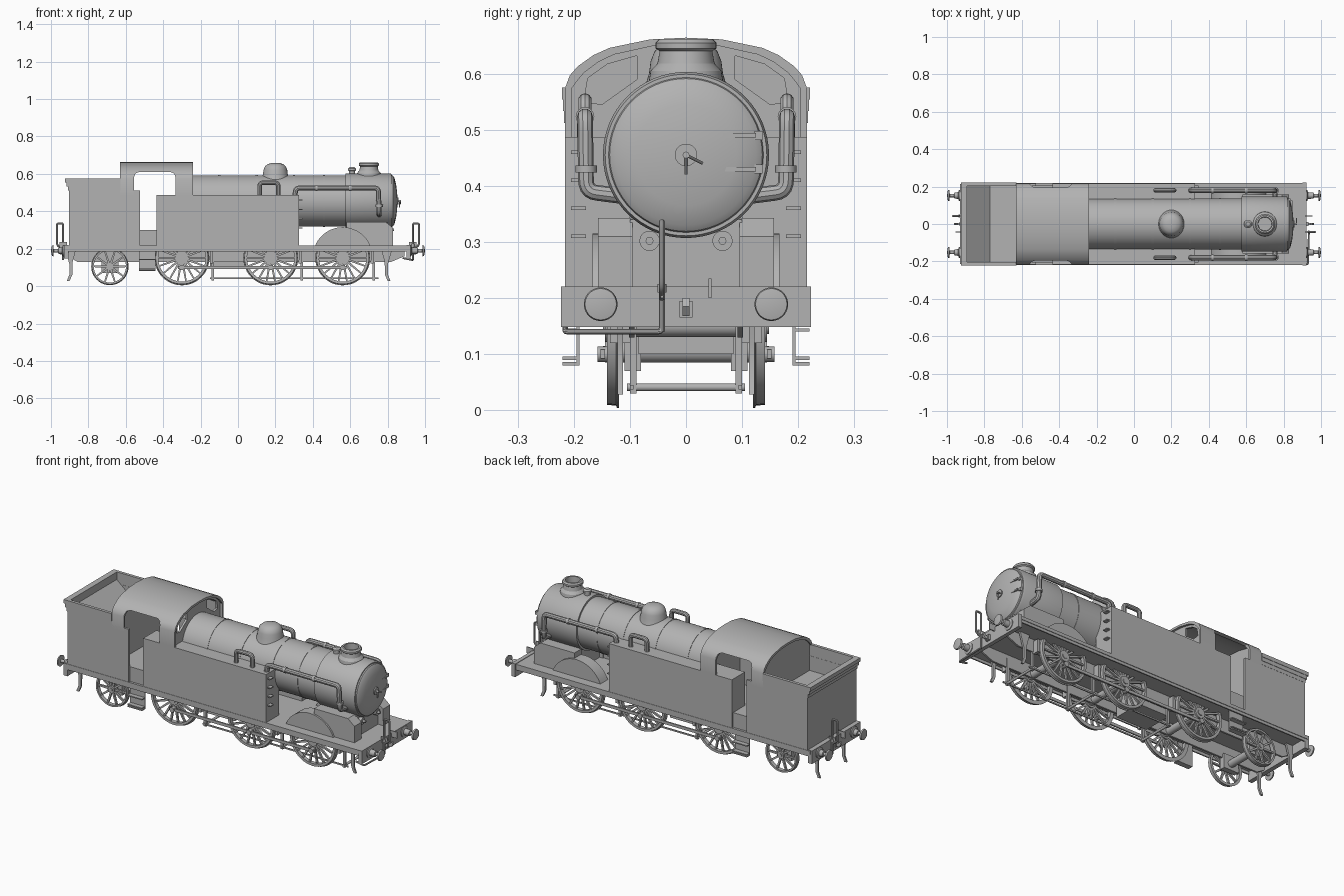
import bpy, bmesh, math
from mathutils import Vector

if "Cube" in bpy.data.objects:
    bpy.data.objects.remove(bpy.data.objects["Cube"])

GREY = bpy.data.materials.new("plain_grey")
GREY.diffuse_color = (0.45, 0.45, 0.45, 1)
GREY.use_nodes = True
GREY.node_tree.nodes["Principled BSDF"].inputs["Base Color"].default_value = GREY.diffuse_color


def finish(name, bm):
    bmesh.ops.remove_doubles(bm, verts=bm.verts[:], dist=1e-5)
    bmesh.ops.recalc_face_normals(bm, faces=bm.faces[:])
    me = bpy.data.meshes.new(name)
    bm.to_mesh(me)
    bm.free()
    return add(name, me)


def add(name, me):
    me.materials.clear()
    me.materials.append(GREY)
    for p in me.polygons:
        p.use_smooth = True
    me.set_sharp_from_angle(angle=math.radians(32))
    ob = bpy.data.objects.new(name, me)
    bpy.context.collection.objects.link(ob)
    return ob


def place(axis, a, b, t):
    return {'X': (t, a, b), 'Y': (a, t, b), 'Z': (a, b, t)}[axis]


def prism_into(bm, pts, axis, t0, t1):
    lo = [bm.verts.new(place(axis, a, b, t0)) for a, b in pts]
    hi = [bm.verts.new(place(axis, a, b, t1)) for a, b in pts]
    bm.faces.new(lo)
    bm.faces.new(hi[::-1])
    for i in range(len(pts)):
        j = (i + 1) % len(pts)
        bm.faces.new((lo[i], lo[j], hi[j], hi[i]))


def prism(name, pts, axis, t0, t1):
    bm = bmesh.new()
    prism_into(bm, pts, axis, t0, t1)
    return finish(name, bm)


def box(name, x0, x1, y0, y1, z0, z1):
    return prism(name, [(x0, y0), (x1, y0), (x1, y1), (x0, y1)], 'Z', z0, z1)


def lathe_into(bm, prof, axis, c, n):
    rings = []
    for r, t in prof:
        rings.append([bm.verts.new(Vector(c) + Vector(place(
            axis, r * math.cos(k * math.tau / n), r * math.sin(k * math.tau / n), t))) for k in range(n)])
    for A, B in zip(rings, rings[1:]):
        for k in range(n):
            j = (k + 1) % n
            bm.faces.new((A[k], A[j], B[j], B[k]))


def lathe(name, prof, axis, c=(0, 0, 0), n=48):
    bm = bmesh.new()
    lathe_into(bm, prof, axis, c, n)
    return finish(name, bm)


def rod(name, axis, c, r, t0, t1, n=20):
    return lathe(name, [(0, t0), (r, t0), (r, t1), (0, t1)], axis, c, n)


def tube(name, pts, r, bend=0.03):
    P = [Vector(p) for p in pts]
    out = [P[0]]
    for a, b, c in zip(P, P[1:], P[2:]):
        out += [b + (a - b).normalized() * min(bend, (a - b).length * .45), b,
                b + (c - b).normalized() * min(bend, (c - b).length * .45)]
    out.append(P[-1])
    cu = bpy.data.curves.new(name, 'CURVE')
    cu.dimensions = '3D'
    cu.bevel_depth, cu.bevel_resolution, cu.use_fill_caps = r, 3, True
    sp = cu.splines.new('NURBS')
    sp.points.add(len(out) - 1)
    for q, p in zip(sp.points, out):
        q.co = (*p, 1)
    sp.order_u, sp.use_endpoint_u, sp.resolution_u = 3, True, 4
    tmp = bpy.data.objects.new(name + "_tmp", cu)
    bpy.context.collection.objects.link(tmp)
    me = bpy.data.meshes.new_from_object(tmp.evaluated_get(bpy.context.evaluated_depsgraph_get()))
    bpy.data.objects.remove(tmp)
    return add(name, me)


def cut(ob, cutter):
    m = ob.modifiers.new("cut", 'BOOLEAN')
    m.operation, m.object, m.solver = 'DIFFERENCE', cutter, 'EXACT'
    me = bpy.data.meshes.new_from_object(ob.evaluated_get(bpy.context.evaluated_depsgraph_get()))
    name = ob.name
    bpy.data.objects.remove(ob)
    bpy.data.objects.remove(cutter)
    return add(name, me)


def wheel(name, x, y, z, r, spokes):
    bm = bmesh.new()
    s = 1 if y > 0 else -1
    # tyre with inner flange
    lathe_into(bm, [(r * .86, -.011), (r * 1.0, -.011), (r * 1.0, -.007), (r * .965, -.005), (r * .955, .011),
                    (r * .86, .011), (r * .86, -.011)], 'Y', (0, 0, 0), 48)
    lathe_into(bm, [(0, -.012), (r * .2, -.012), (r * .2, .014), (r * .1, .014), (r * .1, .018), (0, .018)],
               'Y', (0, 0, 0), 24)
    for k in range(spokes):
        a = k * math.tau / spokes
        d, n = Vector((math.cos(a), math.sin(a))), Vector((-math.sin(a), math.cos(a)))
        prism_into(bm, [d * r * .17 + n * .006, d * r * .88 + n * .004,
                        d * r * .88 - n * .004, d * r * .17 - n * .006], 'Y', -.005, .006)
    for v in bm.verts:
        v.co = (v.co.x + x, v.co.y * s + y, v.co.z + z)
    finish(name, bm)


# boiler, smokebox, door
CZ = .455
lathe("boiler", [(0, -.25), (.137, -.25), (.137, .58), (0, .58)], 'X', (0, 0, CZ), 64)
lathe("smokebox", [(0, .575), (.148, .575), (.148, .812), (.144, .822), (.138, .822), (.136, .828), (.125, .836),
                   (.09, .845), (.045, .851), (0, .853)], 'X', (0, 0, CZ), 64)
for x in (-.1, .1, .3, .46):
    lathe("boiler_band", [(.136, x - .006), (.139, x - .006), (.139, x + .006), (.136, x + .006)], 'X', (0, 0, CZ), 64)
rod("door_hub", 'X', (0, 0, CZ), .02, .845, .858)
rod("door_spindle", 'X', (0, 0, CZ), .006, .85, .872, 12)
tube("door_handle", [(.868, 0, CZ), (.868, .03, CZ - .015)], .003)
tube("door_handle", [(.864, 0, CZ), (.864, 0, CZ - .035)], .003)
for z in (.43, .49):
    box("door_strap", .83, .847, -.06, .125, z - .004, z + .004)
    box("door_hinge", .815, .838, .122, .136, z - .008, z + .008)

# chimney, dome, small valve
lathe("chimney", [(.068, .575), (.063, .605), (.051, .618), (.047, .64), (.054, .645), (.054, .655), (.047, .662),
                  (.038, .662), (.036, .605), (0, .605)], 'Z', (.70, 0, 0))
lathe("dome", [(.075, .57), (.066, .60), (.063, .622), (.056, .64), (.042, .652), (.022, .658), (0, .659)],
      'Z', (.2, 0, 0))
lathe("top_valve", [(.016, .59), (.016, .615), (.022, .618), (.022, .628), (.012, .636), (0, .636)],
      'Z', (.61, 0, 0), 24)

# cab shell with side openings
half = [(.216, .487), (.216, .573), (.207, .597), (.193, .613), (.165, .633), (.136, .646), (.064, .661)]
outer = half + [(0, .664)] + [(-y, z) for y, z in half[::-1]]
inner = [(y * .945, z - (.012 if abs(y) < .216 else 0)) for y, z in outer]
shell = prism("cab_shell", outer + inner[::-1], 'X', -.63, -.24)
opening = [(-.555, .45), (-.335, .45), (-.335, .585), (-.342, .602), (-.36, .61), (-.53, .61), (-.548, .602), (-.555, .585)]
cut(shell, prism("opening_cutter", opening, 'Y', -.4, .4))
arch = inner[1:-1]
front = prism("cab_front", [(.204, .22)] + arch + [(-.204, .22)], 'X', -.265, -.253)
pane = [(.087, .632), (.14, .617), (.175, .592), (.182, .55), (.15, .545), (.087, .59)]
for s in (1, -1):
    front = cut(front, prism("window_cutter", [(s * y, z) for y, z in pane], 'X', -.3, -.2))
prism("cab_back", [(.204, .40)] + arch + [(-.204, .40)], 'X', -.622, -.61)
box("cab_floor", -.64, -.25, -.205, .205, .21, .30)

# bunker with stepped rim and sloping coal floor
box("bunker_body", -.9, -.61, -.205, .205, .21, .43)
box("bunker_back", -.904, -.89, -.215, .215, .21, .513)
prism("bunker_slope", [(-.9, .43), (-.77, .43), (-.9, .54)], 'Y', -.203, .203)
for k in range(3):
    o, z = .004 + .008 * k, .512 + .021 * k
    w = .216 + o * .25
    box("bunker_rim_back", -.904 - o, -.892, -w, w, z, z + .021)
    for s in (1, -1):
        box("bunker_rim_side", -.904 - o, -.628, s * w, s * .204, z, z + .021)

# footplate, beams, frames
box("footplate", -.92, .92, -.218, .218, .2, .218)
box("front_beam", .9, .922, -.223, .223, .148, .221)
box("rear_beam", -.93, -.905, -.215, .215, .148, .221)
box("ashpan", -.15, .04, -.085, .085, .10, .21)
box("firebox_lower", -.25, .1, -.1, .1, .2, .4)
box("smokebox_saddle", .6, .8, -.1, .1, .215, .34)

for s in (1, -1):
    # side tank and bunker side
    box("side_tank", -.435, .325, s * .10, s * .216, .21, .487)
    box("bunker_side", -.904, -.525, s * .203, s * .216, .21, .512)
    box("valance", -.91, .91, s * .208, s * .215, .185, .205)
    for z in (.31, .36, .41, .46):
        box("tank_step", .32, .345, s * .178, s * .205, z - .003, z + .003)
    # front sandbox frame and splasher
    prism("front_frame_box", [(.58, .21), (.83, .21), (.83, .31), (.79, .343), (.58, .343)], 'Y', s * .095, s * .157)
    arc = [(.56 + .16 * math.cos(a), .155 + .16 * math.sin(a)) for a in
           [math.radians(22 + 136 * k / 20) for k in range(21)]]
    prism("splasher", arc, 'Y', s * .10, s * .167)
    rod("valve_cover", 'X', (0, s * .065, .302), .018, .78, .82)
    rod("valve_rod_end", 'X', (0, s * .065, .302), .007, .81, .835, 12)
    # main frame with shaped ends
    prism("main_frame", [(-.91, .21), (-.91, .16), (-.86, .13), (.82, .13), (.89, .16), (.89, .21)],
          'Y', s * .092, s * .102)
    # pipes
    tube("side_pipe", [(.30, s * .18, .46), (.31, s * .18, .524), (.75, s * .18, .524), (.755, s * .178, .39),
                       (.755, s * .10, .38)], .014, .04)
    for x in (.42, .6):
        rod("pipe_clip", 'X', (0, s * .18, .524), .0165, x - .006, x + .006, 16)
    rod("pipe_flange", 'Z', (.755, s * .178, 0), .019, .424, .436, 16)
    tube("tank_vent", [(.115, s * .18, .47), (.115, s * .18, .553), (.215, s * .18, .553), (.215, s * .18, .47)],
         .012, .045)
    # cab steps
    box("step_hanger", -.53, -.44, s * .19, s * .195, .08, .205)
    for z in (.08, .09, .14):
        box("step_tread", -.53, -.44, s * .19, s * .22, z, z + .006)
    # buffers and guard irons at both ends
    for e in (1, -1):
        lathe("buffer", [(0, .9), (.03, .915), (.03, .926), (.018, .93), (.016, .96), (.009, .962), (.009, .985),
                         (.03, .987), (.028, .995), (0, 1.0)] if e > 0 else
              [(0, -.9), (.03, -.915), (.03, -.936), (.018, -.94), (.016, -.96), (.009, -.962), (.009, -.985),
               (.03, -.987), (.028, -.995), (0, -1.0)], 'X', (0, s * .152, .189), 28)
        x = .79 if e > 0 else -.89
        prism("guard_iron", [(x - .025 * e, .2), (x + .035 * e, .2), (x + .012 * e, .12), (x + .012 * e, .06),
                             (x + .025 * e, .028), (x + .01 * e, .028), (x - .004 * e, .06), (x - .006 * e, .13)],
              'Y', s * .112, s * .122)
        box("lamp_iron", .915 * e, .955 * e, s * .04, s * .045, .2, .235)
    # wheels, rods, brakes
    for x in (-.30, .175, .56):
        wheel("driving_wheel", x, s * .13, .151, .147, 18)
        rod("crank_pin", 'Y', (x, 0, .10), .014, s * .13, s * .158, 16)
        box("brake_hanger", x + .158, x + .172, s * .088, s * .1, .03, .18)
        prism("brake_block", [(x + .149, .12), (x + .165, .12), (x + .165, .19), (x + .152, .19)],
              'Y', s * .098, s * .135)
    wheel("trailing_wheel", -.685, s * .13, .105, .10, 10)
    box("coupling_rod", -.32, .58, s * .144, s * .152, .092, .108)
    box("brake_pull_rod", -.15, .75, s * .094, s * .1, .037, .045)
    box("trailing_axlebox", -.73, -.64, s * .08, s * .11, .07, .15)

for x, z in ((-.30, .151), (.175, .151), (.56, .151), (-.685, .105)):
    rod("axle", 'Y', (x, 0, z), .02, -.125, .125)
for x in (-.135, .34, .725):
    rod("brake_crossbar", 'Y', (x, 0, .041), .007, -.105, .105, 12)

# hooks and brake hoses
for e in (1, -1):
    prism("coupling_hook", [(.915 * e, .17), (.95 * e, .168), (.962 * e, .185), (.955 * e, .2), (.945 * e, .185),
                            (.915 * e, .19)], 'Y', -.006, .006)
    box("hook_plate", .92 * e, .934 * e, -.012, .012, .165, .195)
    y = -.043 * e
    tube("brake_hose", [(.935 * e, y, .14), (.935 * e, y, .335), (.968 * e, y, .335), (.968 * e, y, .22),
                        (.94 * e, y, .2)], .0055, .03)
    rod("hose_joint", 'Z', (.935 * e, y, 0), .008, .21, .225, 12)
tube("brake_pipe", [(.935, -.043, .15), (.935, -.045, .14), (.93, -.215, .14), (.88, -.215, .15)], .005, .015)
